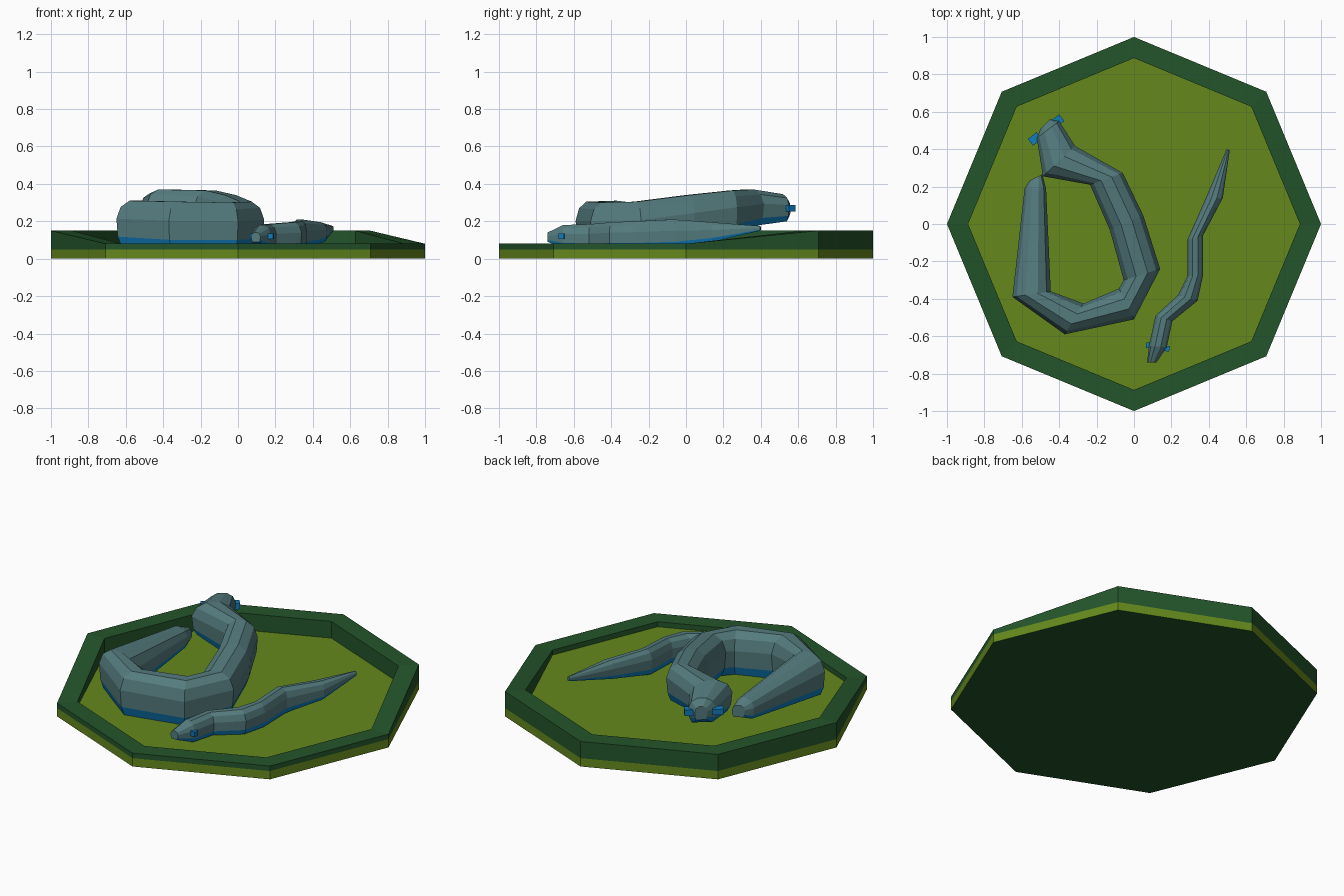
import bpy, bmesh, math
from mathutils import Matrix, Vector

if "Cube" in bpy.data.objects:
    bpy.data.objects.remove(bpy.data.objects["Cube"])


def material(name, color):
    m = bpy.data.materials.new(name)
    m.diffuse_color = (*color, 1)
    m.use_nodes = True
    m.node_tree.nodes["Principled BSDF"].inputs["Base Color"].default_value = m.diffuse_color
    return m


GREEN = material("dark_green", (0.017, 0.09, 0.024))
LIME = material("lime", (0.13, 0.25, 0.012))
SKIN = material("grey_teal", (0.09, 0.2, 0.21))
BLUE = material("blue", (0.005, 0.2, 0.5))


def finish(name, bm, mats):
    bmesh.ops.recalc_face_normals(bm, faces=bm.faces)
    me = bpy.data.meshes.new(name)
    bm.to_mesh(me)
    bm.free()
    for m in mats:
        me.materials.append(m)
    ob = bpy.data.objects.new(name, me)
    bpy.context.collection.objects.link(ob)
    return ob


def ring(bm, radius, heights):
    return [bm.verts.new((radius * math.cos(i * math.pi / 4),
                          radius * math.sin(i * math.pi / 4), z))
            for i, z in enumerate(heights)]


def bridge(bm, a, b, mat=0):
    n = len(a)
    for i in range(n):
        j = (i + 1) % n
        bm.faces.new((a[i], a[j], b[j], b[i])).material_index = mat


# Octagonal tray: lime floor and lower band, rim raised at the back and left
FLOOR = 0.05
rim_z = [0.08, 0.15, 0.15, 0.15, 0.15, 0.08, 0.08, 0.08]
bm = bmesh.new()
rings = [ring(bm, 1, [0] * 8), ring(bm, 1, [FLOOR] * 8), ring(bm, 1, rim_z),
         ring(bm, 0.887, rim_z), ring(bm, 0.887, [FLOOR] * 8)]
for k, mat in enumerate((1, 0, 0, 0)):
    bridge(bm, rings[k], rings[k + 1], mat)
bm.faces.new(rings[0]).material_index = 0
bm.faces.new(rings[4]).material_index = 1
finish("tray", bm, [GREEN, LIME])

# Body section: across (-1..1) and up (0..1); the first three edges are belly
SECTION = [(-0.93, 0.2), (-0.75, 0), (0.75, 0), (0.93, 0.2), (1, 0.6),
           (0.78, 0.86), (0.32, 1), (-0.32, 1), (-0.78, 0.86), (-1, 0.6)]


def snake(name, rows):
    """Each row: left x, left y, right x, right y, bottom z, top z."""
    bm = bmesh.new()
    prev = None
    first = None
    for lx, ly, rx, ry, zb, zt in rows:
        left, right = Vector((lx, ly, 0)), Vector((rx, ry, 0))
        cur = [bm.verts.new(left.lerp(right, (u + 1) / 2)
                            + Vector((0, 0, zb + (zt - zb) * v)))
               for u, v in SECTION]
        if prev:
            for i in range(len(cur)):
                j = (i + 1) % len(cur)
                f = bm.faces.new((prev[i], prev[j], cur[j], cur[i]))
                f.material_index = 1 if i < 3 else 0
        else:
            first = cur
        prev = cur
    bm.faces.new(first)
    bm.faces.new(prev)
    return finish(name, bm, [SKIN, BLUE])


snake("large_snake", [
    (-0.50, 0.51, -0.45, 0.56, 0.23, 0.31),
    (-0.52, 0.46, -0.40, 0.55, 0.20, 0.345),
    (-0.487, 0.255, -0.315, 0.417, 0.18, 0.37),
    (-0.235, 0.21, -0.06, 0.273, 0.14, 0.365),
    (-0.13, -0.03, 0.05, 0.045, 0.10, 0.34),
    (-0.055, -0.30, 0.14, -0.24, 0.06, 0.305),
    (-0.08, -0.345, 0.0, -0.51, 0.05, 0.30),
    (-0.27, -0.425, -0.37, -0.59, 0.05, 0.305),
    (-0.445, -0.36, -0.65, -0.39, 0.07, 0.31),
    (-0.47, 0.19, -0.585, 0.19, 0.13, 0.245),
    (-0.49, 0.265, -0.555, 0.235, 0.15, 0.22)])

snake("small_snake", [
    (0.07, -0.74, 0.12, -0.74, 0.09, 0.14),
    (0.08, -0.65, 0.175, -0.66, 0.06, 0.18),
    (0.115, -0.49, 0.205, -0.52, 0.055, 0.185),
    (0.235, -0.38, 0.34, -0.41, 0.055, 0.195),
    (0.285, -0.28, 0.37, -0.27, 0.055, 0.20),
    (0.285, -0.085, 0.37, -0.06, 0.06, 0.21),
    (0.38, 0.13, 0.475, 0.14, 0.09, 0.195),
    (0.495, 0.40, 0.512, 0.395, 0.15, 0.175)])


# Blue eyes at the sides of each head
def eyes(name, points, z, size, angle):
    bm = bmesh.new()
    for x, y in points:
        bmesh.ops.create_cube(bm, size=1, matrix=Matrix.Translation((x, y, z))
                              @ Matrix.Rotation(math.radians(angle), 4, 'Z')
                              @ Matrix.Diagonal((*size, 1)))
    finish(name, bm, [BLUE])


eyes("large_snake_eyes", [(-0.53, 0.455), (-0.41, 0.55)], 0.27,
     (0.06, 0.045, 0.035), 38)
eyes("small_snake_eyes", [(0.085, -0.65), (0.17, -0.665)], 0.12,
     (0.04, 0.03, 0.03), -8)
